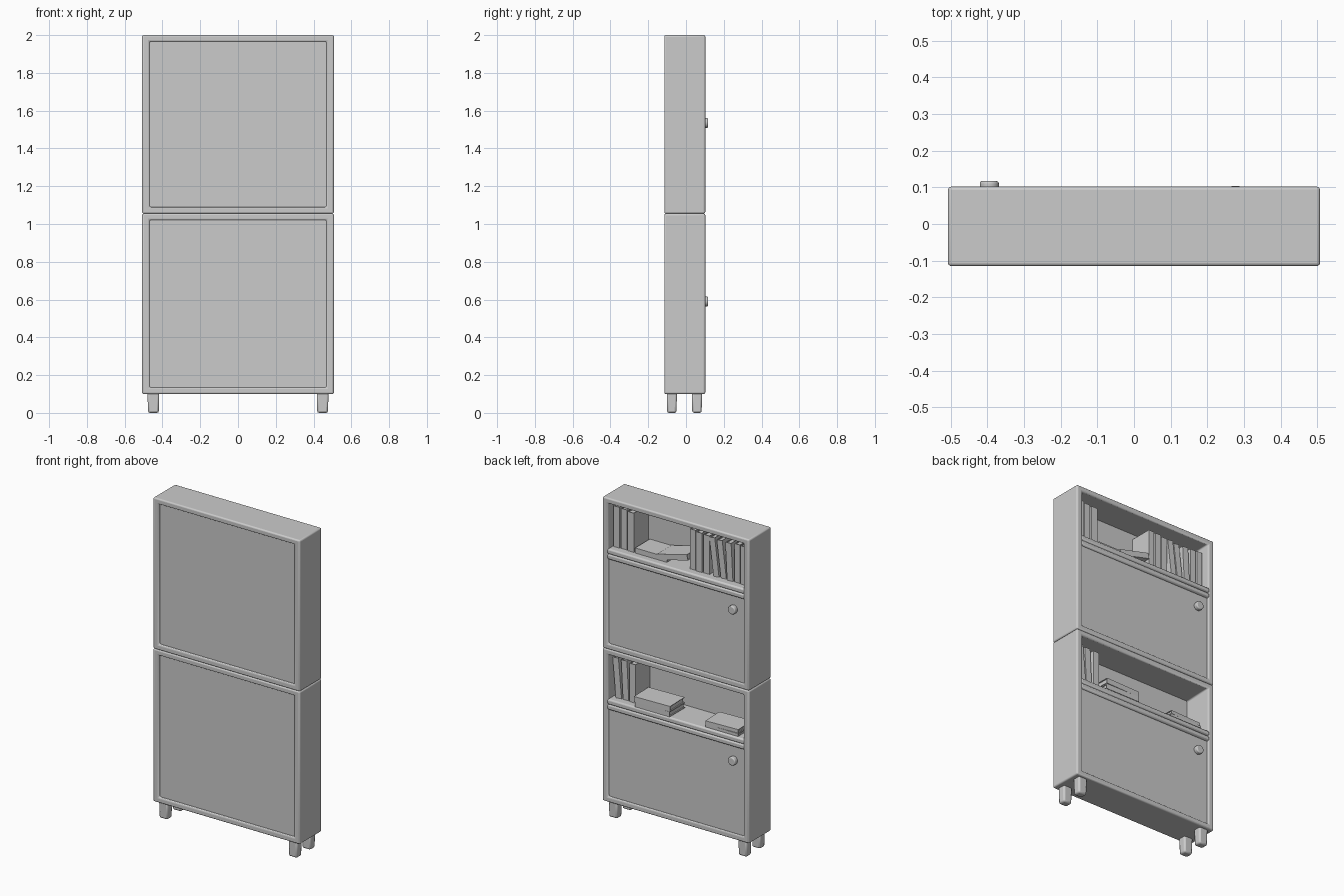
import bpy, bmesh, math
from mathutils import Matrix, Vector

if "Cube" in bpy.data.objects:
    bpy.data.objects.remove(bpy.data.objects["Cube"])

W = 0.508                      # half width of the case
Y0, Y1 = -0.115, 0.102         # closed back side / open shelf side
RIM = 0.04
LEVELS = [0.1, 0.71, 1.055, 1.65, 2.0]


def finish(bm, name, bevel=0.0, segments=2):
    bmesh.ops.recalc_face_normals(bm, faces=bm.faces)
    me = bpy.data.meshes.new(name)
    bm.to_mesh(me)
    bm.free()
    ob = bpy.data.objects.new(name, me)
    bpy.context.collection.objects.link(ob)
    if bevel:
        m = ob.modifiers.new("bevel", 'BEVEL')
        m.width, m.segments, m.limit_method = bevel, segments, 'ANGLE'
    bpy.ops.object.select_all(action='DESELECT')
    ob.select_set(True)
    bpy.context.view_layer.objects.active = ob
    bpy.ops.object.shade_smooth_by_angle(angle=math.radians(35))
    return ob


def add_box(bm, lo, hi):
    lo, hi = Vector(lo), Vector(hi)
    mat = Matrix.Translation((lo + hi) / 2) @ Matrix.Diagonal((*(hi - lo), 1))
    return bmesh.ops.create_cube(bm, size=1, matrix=mat)['verts']


def box(name, lo, hi, bevel=0.0):
    bm = bmesh.new()
    add_box(bm, lo, hi)
    return finish(bm, name, bevel)


def ring(name, z0, z1):
    """Rectangular tube, open towards -y and +y."""
    bm = bmesh.new()
    loops = []
    for inset, y in ((0, Y0), (0, Y1), (RIM, Y1), (RIM, Y0)):
        x, a, b = W - inset, z0 + inset * 0.85, z1 - inset * 0.85
        loops.append([bm.verts.new((px, y, pz))
                      for px, pz in ((-x, a), (x, a), (x, b), (-x, b))])
    for i in range(4):
        p, q = loops[i], loops[(i + 1) % 4]
        for j in range(4):
            k = (j + 1) % 4
            bm.faces.new((p[j], p[k], q[k], q[j]))
    return finish(bm, name, 0.009, 3)


def book(name, x, y, z, thick, depth, height, lean=0.0, flat=False, turn=0.0):
    """Hard cover with recessed pages; (x, y, z) is base centre of the spine."""
    bm = bmesh.new()
    t, c = thick / 2, 0.004
    for s in (-1, 1):
        add_box(bm, (min(s * t, s * (t - c)), -depth, 0),
                (max(s * t, s * (t - c)), 0, height))
    add_box(bm, (-t + c, -c, 0), (t - c, 0, height))
    add_box(bm, (-t + c, -depth + 0.006, 0.006), (t - c, -c, height - 0.006))
    if flat:
        rot = Matrix.Translation((-height / 2, 0, t)) @ Matrix.Rotation(math.pi / 2, 4, 'Y')
    else:
        rot = Matrix.Identity(4)
    rot = Matrix.Rotation(turn, 4, 'Z') @ Matrix.Rotation(lean, 4, 'Y') @ rot
    bmesh.ops.transform(bm, matrix=Matrix.Translation((x, y, z)) @ rot, verts=bm.verts)
    return finish(bm, name)


# case: two stacked frames with a sunken rear panel each
for name, a, b in (("lower", LEVELS[0], LEVELS[2]), ("upper", LEVELS[2], LEVELS[4])):
    ring(name + "_case", a, b)
    box(name + "_rear_panel", (-W + 0.03, Y0 + 0.014, a + 0.025), (W - 0.03, Y0 + 0.026, b - 0.025))

# shelves between cupboard and open compartment
for name, z in (("lower", LEVELS[1]), ("upper", LEVELS[3])):
    box(name + "_cupboard_top", (-W + 0.032, Y0 + 0.02, z - 0.033), (W - 0.032, Y1, z), 0.009)
    box(name + "_shelf", (-W + 0.032, Y0 + 0.02, z), (W - 0.032, Y1, z + 0.033), 0.009)

# cupboard doors and knobs
for name, a, b, kz in (("lower", LEVELS[0], LEVELS[1], 0.59), ("upper", LEVELS[2], LEVELS[3], 1.535)):
    box(name + "_door", (-W + 0.03, Y1 - 0.028, a + 0.025), (W - 0.03, Y1 - 0.012, b - 0.025))
    bm = bmesh.new()
    mat = Matrix.Translation((-0.395, 0.1025, kz)) @ Matrix.Rotation(math.pi / 2, 4, 'X')
    bmesh.ops.create_cone(bm, cap_ends=True, segments=24, radius1=0.026, radius2=0.026,
                          depth=0.029, matrix=mat)
    finish(bm, name + "_knob", 0.006, 3)

# feet, slightly tapered
for i, (sx, y) in enumerate((sx, y) for sx in (-1, 1) for y in (-0.075, 0.058)):
    bm = bmesh.new()
    for v in add_box(bm, (-0.031, -0.027, 0), (0.031, 0.027, 0.11)):
        if v.co.z < 0.05:
            v.co.x *= 0.92
            v.co.y *= 0.92
    bmesh.ops.translate(bm, verts=bm.verts, vec=(sx * 0.448, y, 0))
    finish(bm, f"foot_{i}", 0.01, 2)

# upright books: x, thickness, height, lean in degrees
UP, LOW = LEVELS[3] + 0.034, LEVELS[1] + 0.034
upper_row = [(0.440, .042, .255, 0), (0.392, .042, .25, 0), (0.342, .044, .245, 0),
             (-0.085, .04, .25, 0), (-0.13, .04, .245, 0), (-0.18, .042, .24, 0),
             (-0.25, .038, .24, 7), (-0.298, .038, .235, 7),
             (-0.345, .04, .235, 3), (-0.392, .038, .24, 0), (-0.438, .04, .24, 0)]
lower_row = [(0.425, .04, .25, 5), (0.378, .04, .245, 3), (0.33, .042, .24, 0)]
for label, row, z in (("upper", upper_row, UP), ("lower", lower_row, LOW)):
    for i, (x, t, h, lean) in enumerate(row):
        book(f"{label}_book_{i}", x, 0.058 - 0.004 * (i % 2), z, t, 0.145, h, math.radians(lean))

# lying books
book("upper_flat_book", 0.20, 0.06, UP, 0.032, 0.145, 0.22, flat=True)
book("upper_tilted_book", 0.045, 0.065, UP + 0.028, 0.035, 0.145, 0.215,
     lean=math.radians(14), flat=True)
book("lower_stack_bottom", 0.165, 0.098, LOW, 0.032, 0.15, 0.24, flat=True)
book("lower_stack_top", 0.165, 0.1, LOW + 0.032, 0.034, 0.15, 0.245, flat=True, turn=0.03)
book("lower_flat_book_bottom", -0.31, 0.09, LOW, 0.018, 0.145, 0.225, flat=True)
book("lower_flat_book_top", -0.31, 0.088, LOW + 0.018, 0.022, 0.145, 0.22, flat=True, turn=0.04)
